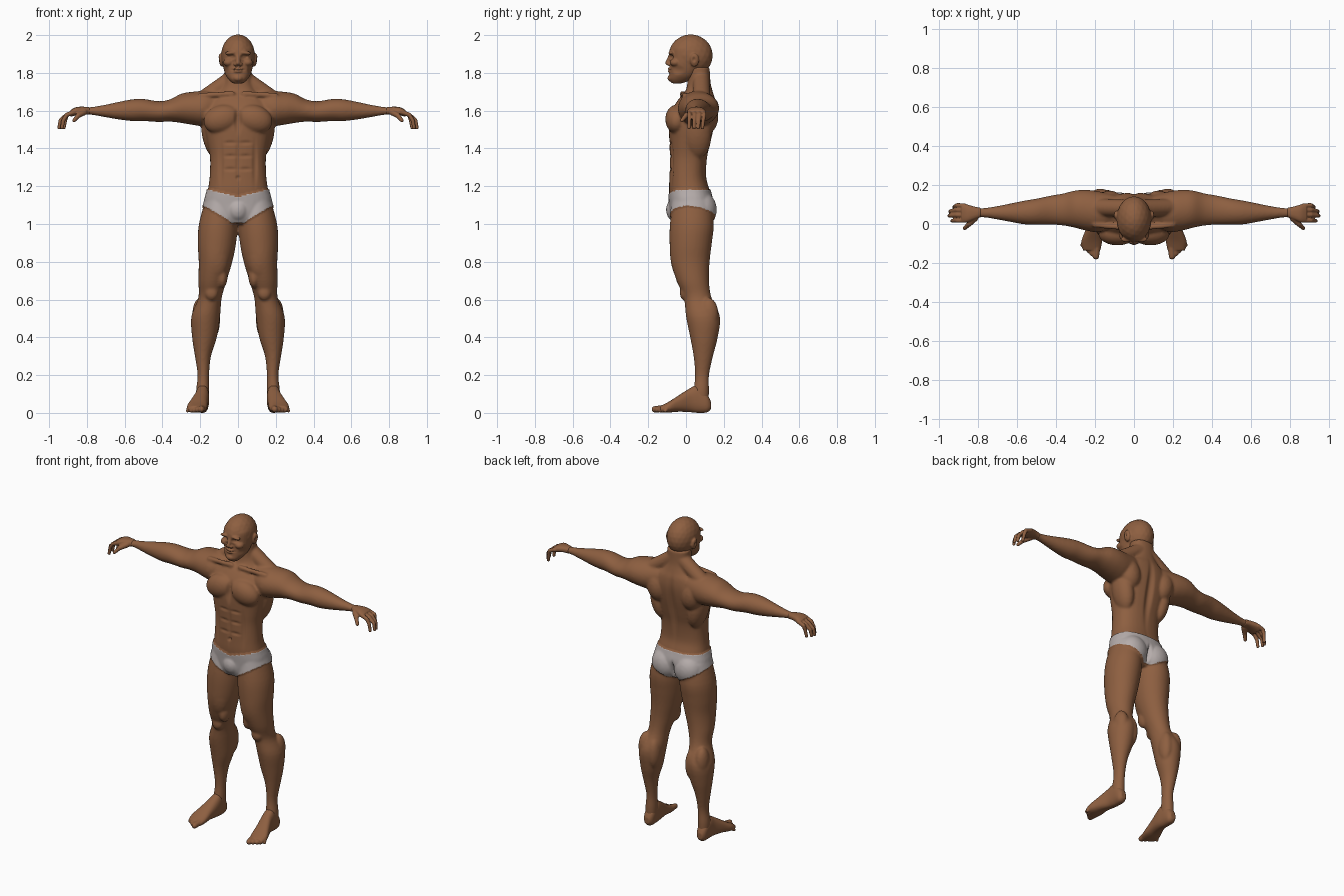
import bpy, bmesh, math
from mathutils import Vector, Matrix

if "Cube" in bpy.data.objects:
    bpy.data.objects.remove(bpy.data.objects["Cube"])


def material(name, color):
    mat = bpy.data.materials.new(name)
    mat.use_nodes = True
    mat.diffuse_color = color
    mat.node_tree.nodes["Principled BSDF"].inputs["Base Color"].default_value = color
    return mat


skin = material("brown skin", (.27, .115, .052, 1))
cloth = material("pale grey cloth", (.47, .42, .41, 1))


def spline(rows, steps=4):
    """Smooth interpolation through the rows of a loft."""
    rows = [Vector(row) for row in rows]
    result = []
    for i in range(len(rows) - 1):
        a, b, c, d = rows[max(i - 1, 0)], rows[i], rows[i + 1], rows[min(i + 2, len(rows) - 1)]
        for k in range(steps):
            t = k / steps
            result.append(b + (c - a) * (t / 2) + (a * 2 - b * 5 + c * 4 - d) * (t * t / 2)
                          + (b * 3 - a - c * 3 + d) * (t ** 3 / 2))
    return result + [rows[-1]]


def loft(bm, axis, rows, power=2.0, sides=32):
    """Rows are (position along axis, low and high of each other axis)."""
    others = [i for i in range(3) if i != axis]
    rings = []
    for pos, *limits in spline(rows):
        ring = []
        for k in range(sides):
            angle = math.tau * k / sides
            point = Vector((pos, pos, pos))
            for i, wave in enumerate((math.cos(angle), math.sin(angle))):
                low, high = limits[2 * i:2 * i + 2]
                bend = math.copysign(abs(wave) ** (2 / power), wave)
                point[others[i]] = (low + high) / 2 + (high - low) / 2 * bend
            ring.append(bm.verts.new(point))
        rings.append(ring)
    for lower, upper in zip(rings, rings[1:]):
        for k in range(sides):
            n = (k + 1) % sides
            bm.faces.new((lower[k], lower[n], upper[n], upper[k]))
    bm.faces.new(rings[0])
    bm.faces.new(rings[-1])


def ball(bm, center, radii, tilt=0):
    place = Matrix.Translation(center) @ Matrix.Rotation(tilt, 4, "Y") @ Matrix.Diagonal((*radii, 1))
    bmesh.ops.create_icosphere(bm, subdivisions=3, radius=1, matrix=place)


def capsule(bm, start, end, r1, r2):
    start, end = Vector(start), Vector(end)
    turn = (end - start).to_track_quat("Z", "Y").to_matrix().to_4x4()
    bmesh.ops.create_cone(bm, cap_ends=True, segments=16, radius1=r1, radius2=r2,
                          depth=(end - start).length,
                          matrix=Matrix.Translation((start + end) / 2) @ turn)
    ball(bm, start, (r1, r1, r1))
    ball(bm, end, (r2, r2, r2))


def reflect(bm, keep=True):
    geom = bm.verts[:] + bm.edges[:] + bm.faces[:]
    if keep:
        geom = bmesh.ops.duplicate(bm, geom=geom)["geom"]
    bmesh.ops.scale(bm, vec=(-1, 1, 1), verts=[g for g in geom if isinstance(g, bmesh.types.BMVert)])


def sculpt(name, bm, voxel, smooth):
    """Fuse the overlapping parts into one smooth skin."""
    bmesh.ops.recalc_face_normals(bm, faces=bm.faces[:])
    mesh = bpy.data.meshes.new(name)
    bm.to_mesh(mesh)
    bm.free()
    obj = bpy.data.objects.new(name, mesh)
    bpy.context.scene.collection.objects.link(obj)
    remesh = obj.modifiers.new("fuse", "REMESH")
    remesh.mode, remesh.voxel_size = "VOXEL", voxel
    soften = obj.modifiers.new("soften", "SMOOTH")
    soften.factor, soften.iterations = .5, smooth
    graph = bpy.context.evaluated_depsgraph_get()
    fused = bpy.data.meshes.new_from_object(obj.evaluated_get(graph))
    obj.modifiers.clear()
    obj.data = fused
    bpy.data.meshes.remove(mesh)
    fused.name = name
    fused.materials.clear()
    fused.materials.append(skin)
    fused.polygons.foreach_set("use_smooth", [True] * len(fused.polygons))
    return obj


def press(obj, center, radii, push):
    """Push the surface near a point, on both sides alike."""
    for v in obj.data.vertices:
        side = math.copysign(1, v.co.x)
        d = sum(((c - m) / r) ** 2 for c, m, r in zip((abs(v.co.x), v.co.y, v.co.z), center, radii))
        if d < 1:
            v.co += Vector((push[0] * side, push[1], push[2])) * (1 - d) ** 2


# Body: leg and arm of one side, then their muscles
bm = bmesh.new()
loft(bm, 2, [(1.12, .01, .175, -.07, .13), (1, .002, .207, -.085, .147), (.9, .01, .213, -.087, .137),
             (.8, .03, .208, -.08, .125), (.7, .06, .21, -.05, .122), (.61, .086, .21, -.012, .135),
             (.51, .095, .247, .0, .18), (.4, .112, .243, .022, .168), (.3, .143, .228, .04, .143),
             (.2, .153, .214, .048, .122), (.12, .152, .222, .04, .122), (.06, .155, .22, .04, .12)])
loft(bm, 0, [(.06, .01, .14, 1.56, 1.7), (.17, -.04, .165, 1.52, 1.705), (.24, -.035, .175, 1.525, 1.7),
             (.3, -.02, .172, 1.535, 1.69), (.36, -.008, .157, 1.542, 1.66), (.42, -.004, .147, 1.54, 1.65),
             (.5, -.004, .13, 1.545, 1.662), (.56, -.002, .12, 1.545, 1.66), (.63, .01, .106, 1.553, 1.647),
             (.7, .023, .092, 1.565, 1.632), (.77, .034, .082, 1.577, 1.62), (.82, .03, .085, 1.58, 1.617)])
capsule(bm, (.03, .08, 1.77), (.2, .085, 1.65), .045, .045)        # trapezius
ball(bm, (.085, -.05, 1.555), (.1, .06, .075), .3)                 # chest
ball(bm, (.125, .1, 1.57), (.07, .072, .1), .2)                    # shoulder blade
ball(bm, (.135, .06, 1.47), (.055, .075, .13), .2)                 # side of the back
ball(bm, (.08, .085, 1.075), (.085, .072, .09))                    # buttock
ball(bm, (.115, -.025, .86), (.075, .06, .16))                     # front thigh
ball(bm, (.085, -.01, .72), (.03, .045, .06))                      # inner thigh
ball(bm, (.14, -.008, .635), (.035, .025, .04))                    # knee
ball(bm, (.135, .125, .49), (.04, .05, .1))                        # inner calf
ball(bm, (.2, .12, .52), (.042, .052, .09))                        # outer calf
ball(bm, (.36, .03, 1.6), (.07, .038, .04))                        # upper arm
capsule(bm, (.03, -.02, 1.69), (.2, -.005, 1.68), .014, .014)      # collar bone
reflect(bm)
torso = [(1, .06, -.06, .1), (1.04, .12, -.08, .125), (1.11, .172, -.085, .14), (1.18, .16, -.09, .125),
         (1.25, .15, -.088, .107), (1.35, .148, -.086, .112), (1.43, .163, -.088, .13),
         (1.52, .18, -.09, .15), (1.6, .18, -.075, .16), (1.66, .15, -.04, .155), (1.7, .1, -.005, .142),
         (1.75, .074, .008, .13), (1.83, .072, .01, .125)]
loft(bm, 2, [(z, -w, w, front, back) for z, w, front, back in torso], 2.4)
ball(bm, (0, -.06, 1.075), (.05, .04, .055))
body = sculpt("body", bm, .007, 7)

# Grooves of the torso
press(body, (0, .16, 1.42), (.035, .08, .32), (0, -.018, 0))
press(body, (0, -.1, 1.55), (.025, .06, .1), (0, .014, 0))
press(body, (0, -.09, 1.33), (.016, .05, .16), (0, .007, 0))
press(body, (0, .15, 1.06), (.02, .07, .08), (0, -.03, 0))
press(body, (.09, -.09, 1.32), (.02, .05, .16), (0, .008, 0))
press(body, (0, -.09, 1.245), (.014, .04, .014), (0, .012, 0))
for height in (1.29, 1.36, 1.43):
    press(body, (.04, -.09, height), (.05, .05, .014), (0, .006, 0))

# Briefs: cloth faces between a dipping waist line and arched leg openings
body.data.materials.append(cloth)
raised = set()
for face in body.data.polygons:
    x, y, z = face.center
    x = abs(x)
    front = min(max((.1 - y) / .16, 0), 1)
    top = 1.178 - .035 * front * max(1 - x / .14, 0)
    bottom = 1.01 + (.62 - .1 * (1 - front)) * max(x - .035, 0)
    if bottom < z < top and x < .22:
        face.material_index = 1
        raised.update(face.vertices)
lift = {i: body.data.vertices[i].normal.copy() for i in raised}
for i, normal in lift.items():
    body.data.vertices[i].co += normal * .006

# Head: paired features first, then skull, face and nose
bm = bmesh.new()
ball(bm, (.09, .045, 1.868), (.012, .024, .036), .15)              # ear
ball(bm, (.05, -.055, 1.855), (.028, .03, .022))                   # cheek bone
ball(bm, (.036, -.078, 1.906), (.034, .015, .011), .1)             # brow
ball(bm, (.013, -.09, 1.846), (.011, .012, .009))                  # nostril
reflect(bm)
ball(bm, (0, .025, 1.892), (.09, .117, .112))
face = [(1.745, .03, -.075, -.02), (1.765, .05, -.09, .03), (1.79, .066, -.088, .06), (1.83, .078, -.084, .085),
        (1.87, .084, -.082, .1), (1.93, .083, -.078, .11), (1.96, .065, -.05, .1)]
loft(bm, 2, [(z, -w, w, front, back) for z, w, front, back in face], 2.3)
capsule(bm, (0, -.083, 1.893), (0, -.097, 1.853), .009, .013)      # nose
ball(bm, (0, -.083, 1.822), (.027, .015, .007))                    # upper lip
ball(bm, (0, -.083, 1.808), (.024, .014, .007))                    # lower lip
ball(bm, (0, -.08, 1.772), (.026, .018, .018))                     # chin
head = sculpt("head", bm, .0045, 4)
press(head, (.034, -.085, 1.885), (.026, .05, .018), (0, .018, 0))
press(head, (.034, -.07, 1.885), (.015, .04, .009), (0, -.006, 0))
press(head, (.02, -.09, 1.815), (.03, .04, .005), (0, .006, 0))
press(head, (.07, -.05, 1.815), (.03, .05, .03), (-.006, 0, 0))
press(head, (.108, .042, 1.87), (.02, .013, .02), (-.01, 0, 0))

for side in ("left", "right"):
    # Hand: palm, drooping fingers and thumb
    bm = bmesh.new()
    loft(bm, 0, [(.785, .035, .083, 1.579, 1.619), (.82, .022, .09, 1.58, 1.621),
                 (.855, .008, .1, 1.575, 1.619), (.885, .006, .104, 1.568, 1.605)], 2.4)
    for y, reach in ((.018, .94), (.045, .955), (.07, .95), (.094, .93)):
        joints = [(.87, y, 1.592), (.907, y * 1.02, 1.578), (reach - .015, y * .97, 1.548), (reach - .008, y * .92, 1.51)]
        for k in range(3):
            capsule(bm, joints[k], joints[k + 1], .0125 - k * .001, .0115 - k * .001)
    capsule(bm, (.815, .03, 1.592), (.845, .0, 1.575), .017, .014)
    capsule(bm, (.845, .0, 1.575), (.868, -.022, 1.548), .013, .01)
    if side == "right":
        reflect(bm, keep=False)
    sculpt(side + "_hand", bm, .004, 3)

    # Foot: heel to ball, then toes
    bm = bmesh.new()
    loft(bm, 1, [(.132, .172, .206, .02, .06), (.11, .157, .22, .002, .1), (.06, .153, .224, .0, .145),
                 (.02, .153, .23, .004, .13), (-.04, .16, .252, .006, .092), (-.09, .163, .27, .002, .06),
                 (-.135, .172, .262, .002, .037)], 2.4)
    for k in range(5):
        x, size = .19 + .018 * k, .019 - .0022 * k
        capsule(bm, (x, -.1, .026), (x + .005, -.165 + .014 * k, size), size, size * .9)
    if side == "right":
        reflect(bm, keep=False)
    sculpt(side + "_foot", bm, .0045, 4)
